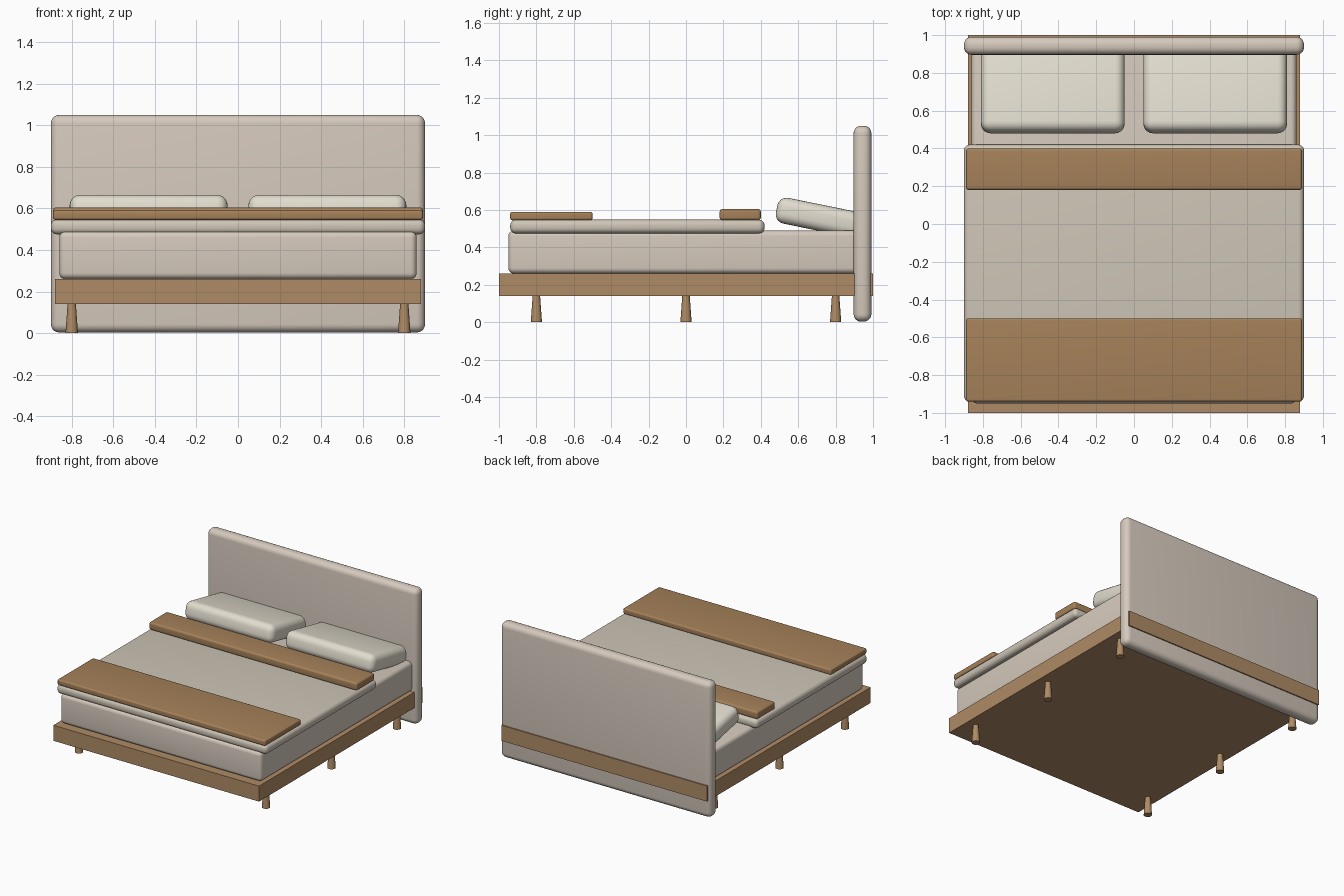
import bpy, math

if "Cube" in bpy.data.objects:
    bpy.data.objects.remove(bpy.data.objects["Cube"])


def material(name, rgb):
    m = bpy.data.materials.new(name)
    m.diffuse_color = (*rgb, 1)
    m.use_nodes = True
    m.node_tree.nodes["Principled BSDF"].inputs["Base Color"].default_value = m.diffuse_color
    return m


wood = material("wood", (0.43, 0.26, 0.13))
throw = material("throw_fabric", (0.38, 0.22, 0.10))
linen = material("linen", (0.67, 0.59, 0.51))
cover = material("cover_fabric", (0.62, 0.56, 0.47))
pillow_mat = material("pillow_fabric", (0.76, 0.72, 0.62))


def block(name, lo, hi, mat, bevel=0.0, tilt=0.0):
    """Box between two corners, optionally with softly rounded edges."""
    bpy.ops.mesh.primitive_cube_add(size=1, location=[(a + b) / 2 for a, b in zip(lo, hi)])
    ob = bpy.context.object
    ob.name = name
    ob.scale = [b - a for a, b in zip(lo, hi)]
    bpy.ops.object.transform_apply(location=False, rotation=False, scale=True)
    ob.data.materials.append(mat)
    if bevel:
        mod = ob.modifiers.new("rounding", 'BEVEL')
        mod.width = bevel
        mod.segments = 5
        bpy.ops.object.modifier_apply(modifier=mod.name)
        bpy.ops.object.shade_smooth_by_angle(angle=math.radians(35))
    ob.rotation_euler.x = tilt
    return ob


# Base and headboard
block("bed_frame", (-0.88, -1.0, 0.14), (0.88, 1.0, 0.26), wood)
block("headboard", (-0.90, 0.896, 0.003), (0.90, 0.991, 1.05), linen, 0.04)

# Mattress and bedding
block("mattress", (-0.86, -0.95, 0.26), (0.86, 0.95, 0.49), linen, 0.03)
block("duvet", (-0.90, -0.94, 0.475), (0.90, 0.42, 0.548), cover, 0.03)
block("foot_throw", (-0.89, -0.94, 0.545), (0.89, -0.50, 0.59), throw, 0.012)
block("folded_blanket", (-0.89, 0.18, 0.545), (0.89, 0.40, 0.605), throw, 0.015)

# Pillows, front edge raised, and the three pairs of tapered legs
for side, s in (("left", -1), ("right", 1)):
    x, y, z = s * 0.43, 0.71, 0.56
    block(side + "_pillow", (x - 0.38, y - 0.23, z - 0.07),
          (x + 0.38, y + 0.23, z + 0.07), pillow_mat, 0.05, tilt=-0.2)
    for place, ly in (("front", -0.8), ("middle", 0.0), ("back", 0.8)):
        bpy.ops.mesh.primitive_cone_add(vertices=16, radius1=0.03, radius2=0.02,
                                        depth=0.14, location=(s * 0.8, ly, 0.07))
        leg = bpy.context.object
        leg.name = f"{place}_{side}_leg"
        leg.data.materials.append(wood)
        bpy.ops.object.shade_smooth_by_angle(angle=math.radians(35))
